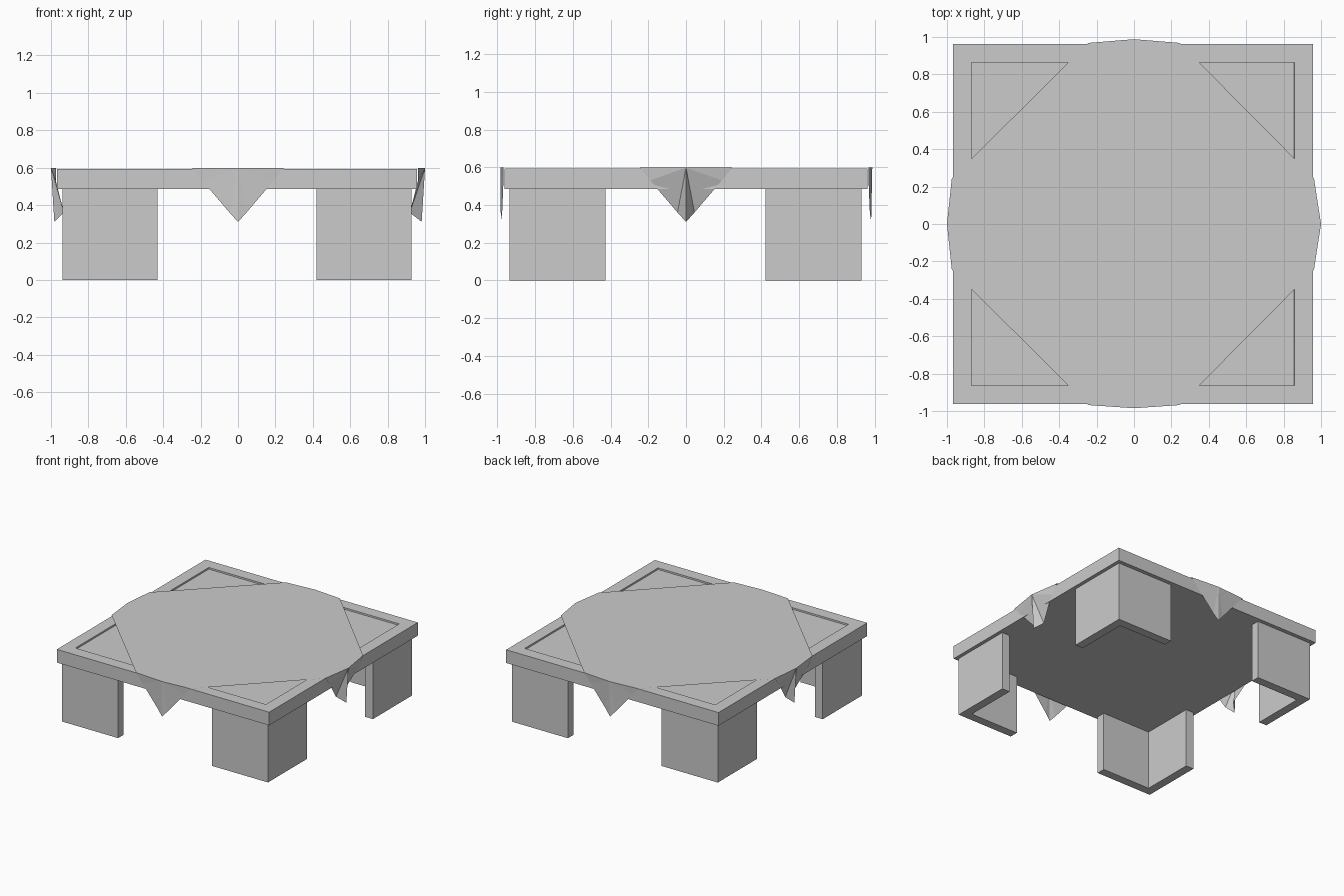
import bpy, bmesh

if "Cube" in bpy.data.objects:
    bpy.data.objects.remove(bpy.data.objects["Cube"])

CX = -0.006  # the table sits slightly off-centre under its cloth


def make(name, bm):
    me = bpy.data.meshes.new(name)
    bm.to_mesh(me)
    bm.free()
    ob = bpy.data.objects.new(name, me)
    bpy.context.collection.objects.link(ob)
    return ob


def extruded(name, outline, z0, z1):
    bm = bmesh.new()
    face = bm.faces.new([bm.verts.new((x, y, z0)) for x, y in outline])
    res = bmesh.ops.extrude_face_region(bm, geom=[face])
    top = [v for v in res["geom"] if isinstance(v, bmesh.types.BMVert)]
    bmesh.ops.translate(bm, verts=top, vec=(0, 0, z1 - z0))
    bmesh.ops.recalc_face_normals(bm, faces=bm.faces[:])
    return make(name, bm)


# Tabletop with a shallow recessed panel
S = 0.962
outline = [(CX - S, -S), (CX + S, -S), (CX + S, S), (CX - S, S)]
table_top = extruded("table_top", outline, 0.485, 0.593)
bm = bmesh.new()
bm.from_mesh(table_top.data)
bm.faces.ensure_lookup_table()
top = max(bm.faces, key=lambda f: f.calc_center_median().z)
bmesh.ops.inset_region(bm, faces=[top], thickness=0.14)
rim = bmesh.ops.inset_region(bm, faces=[top], thickness=0.001)
bmesh.ops.translate(bm, verts=top.verts[:], vec=(0, 0, -0.013))
bm.to_mesh(table_top.data)
bm.free()

# L-shaped corner legs
A, B, T = 0.933, 0.425, 0.07
profile = [(A, A), (B, A), (B, A - T), (A - T, A - T), (A - T, B), (A, B)]
for sx, nx in ((-1, "left"), (1, "right")):
    for sy, ny in ((-1, "front"), (1, "back")):
        extruded(f"{ny}_{nx}_leg", [(CX + sx * x, sy * y - 0.003) for x, y in profile], 0, 0.485)

# Square cloth laid diagonally, its four corners hanging over the edges
# side flaps curl inwards near the tip, front and back flaps hang flat
bm = bmesh.new()
Z, W = 0.598, 0.245
ring = []
sides = [((0, -1), (1, 0), 0.985, 0), ((1, 0), (0, 1), 1.0, 0.05),
         ((0, 1), (-1, 0), 0.988, 0), ((-1, 0), (0, -1), 1.0, 0.05)]
for out, along, tip, curl in sides:
    def pt(o, a, z):
        off = CX if out[0] else 0
        return bm.verts.new((out[0] * o + along[0] * a + off * (o < 0.98), out[1] * o + along[1] * a, z))
    left, mid, right = pt(0.968, -W, Z), pt(tip, 0, Z), pt(0.968, W, Z)
    low_l, low_r = pt(0.975 - curl, -0.045, 0.36), pt(0.975 - curl, 0.045, 0.36)
    up_l, up_r = pt(0.968, -0.19, 0.53), pt(0.968, 0.19, 0.53)
    point = pt(0.982, 0, 0.31)
    chain = [left, up_l, low_l, point, low_r, up_r, right]
    for a, b in zip(chain, chain[1:]):
        bm.faces.new((mid, a, b))
    ring += [left, mid, right]
bm.faces.new(ring)
bmesh.ops.recalc_face_normals(bm, faces=bm.faces[:])
if max(bm.faces, key=lambda f: f.calc_area()).normal.z < 0:
    bmesh.ops.reverse_faces(bm, faces=bm.faces[:])
make("table_cloth", bm)
